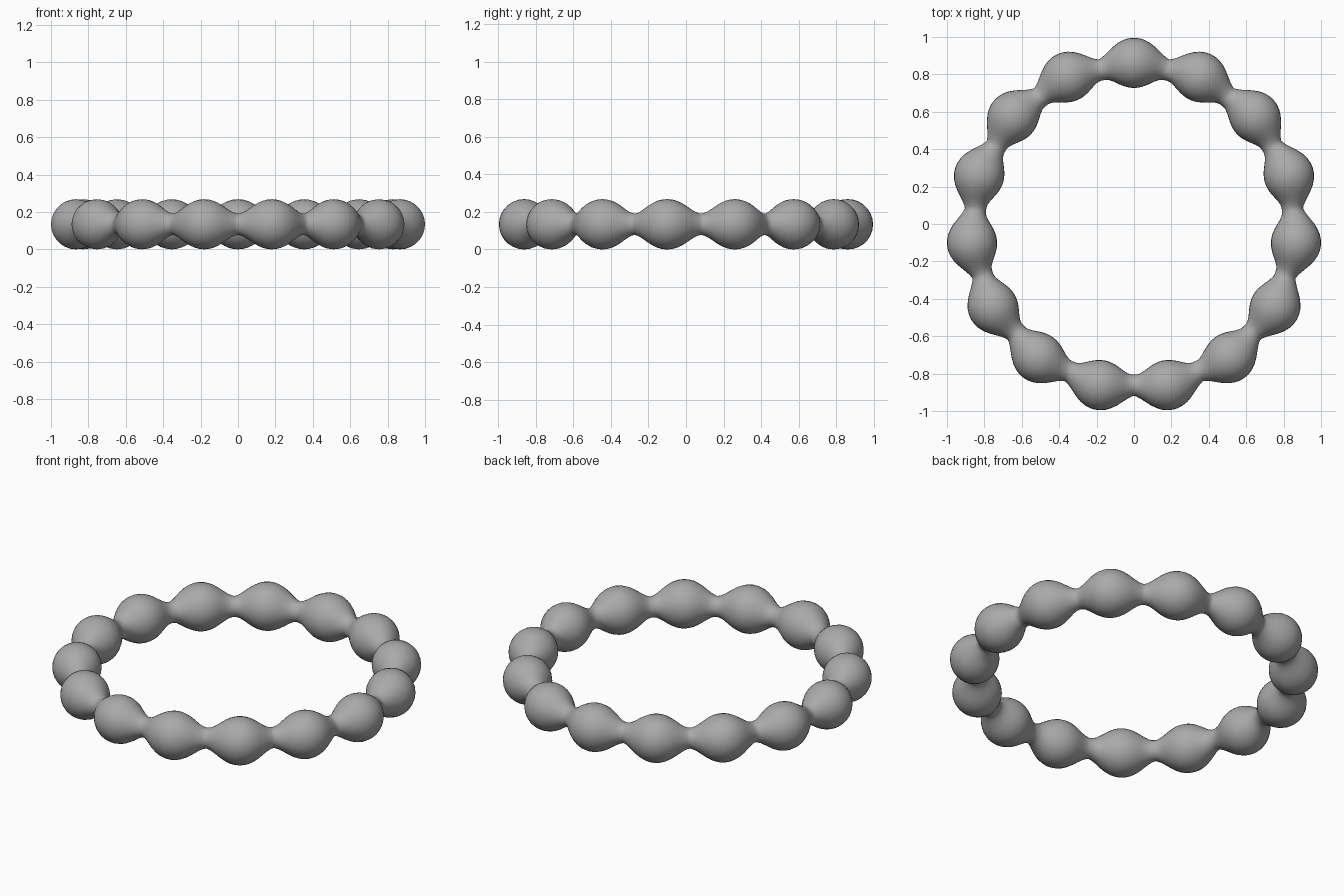
import bpy, bmesh, math

cube = bpy.data.objects.get("Cube")
if cube:
    bpy.data.objects.remove(cube, do_unlink=True)

BEADS = 15
RING = 0.871        # distance from ring centre to bead centres
BEAD = 0.134        # bead radius
SIDES = 28
SHIFT_Y = -0.0095   # odd bead count, so centre the bounds in y

# Half-bead outline: (distance from bead centre, radius)
half = [(0, BEAD), (0.025, 0.132), (0.05, 0.1255), (0.075, 0.1145),
        (0.1, 0.0995), (0.125, 0.082), (0.148, 0.0675), (0.167, 0.0595)]
neck = (RING * math.sin(math.pi / BEADS), 0.057)
outline = [(-d, r) for d, r in reversed(half[1:])] + half + [neck]

# Single grey material
grey = bpy.data.materials.new("plain grey")
grey.use_nodes = True
colour = (0.4, 0.4, 0.4, 1)
grey.diffuse_color = colour
grey.node_tree.nodes["Principled BSDF"].inputs["Base Color"].default_value = colour

# Beaded ring: round sections swept through radial planes
bm = bmesh.new()
sections = []
for bead in range(BEADS):
    middle = math.pi / 2 + bead * math.tau / BEADS
    for d, radius in outline:
        offset = math.asin(d / RING)
        angle = middle + offset
        centre = RING * math.cos(offset)
        ring = []
        for s in range(SIDES):
            t = s * math.tau / SIDES
            out = centre + radius * math.cos(t)
            ring.append(bm.verts.new((out * math.cos(angle),
                                      out * math.sin(angle) + SHIFT_Y,
                                      BEAD + radius * math.sin(t))))
        sections.append(ring)

for i, ring in enumerate(sections):
    after = sections[(i + 1) % len(sections)]
    for s in range(SIDES):
        n = (s + 1) % SIDES
        bm.faces.new((ring[s], after[s], after[n], ring[n])).smooth = True
bmesh.ops.recalc_face_normals(bm, faces=bm.faces)

mesh = bpy.data.meshes.new("beaded_ring")
bm.to_mesh(mesh)
bm.free()
mesh.materials.append(grey)
bracelet = bpy.data.objects.new("beaded_ring", mesh)
bpy.context.collection.objects.link(bracelet)
